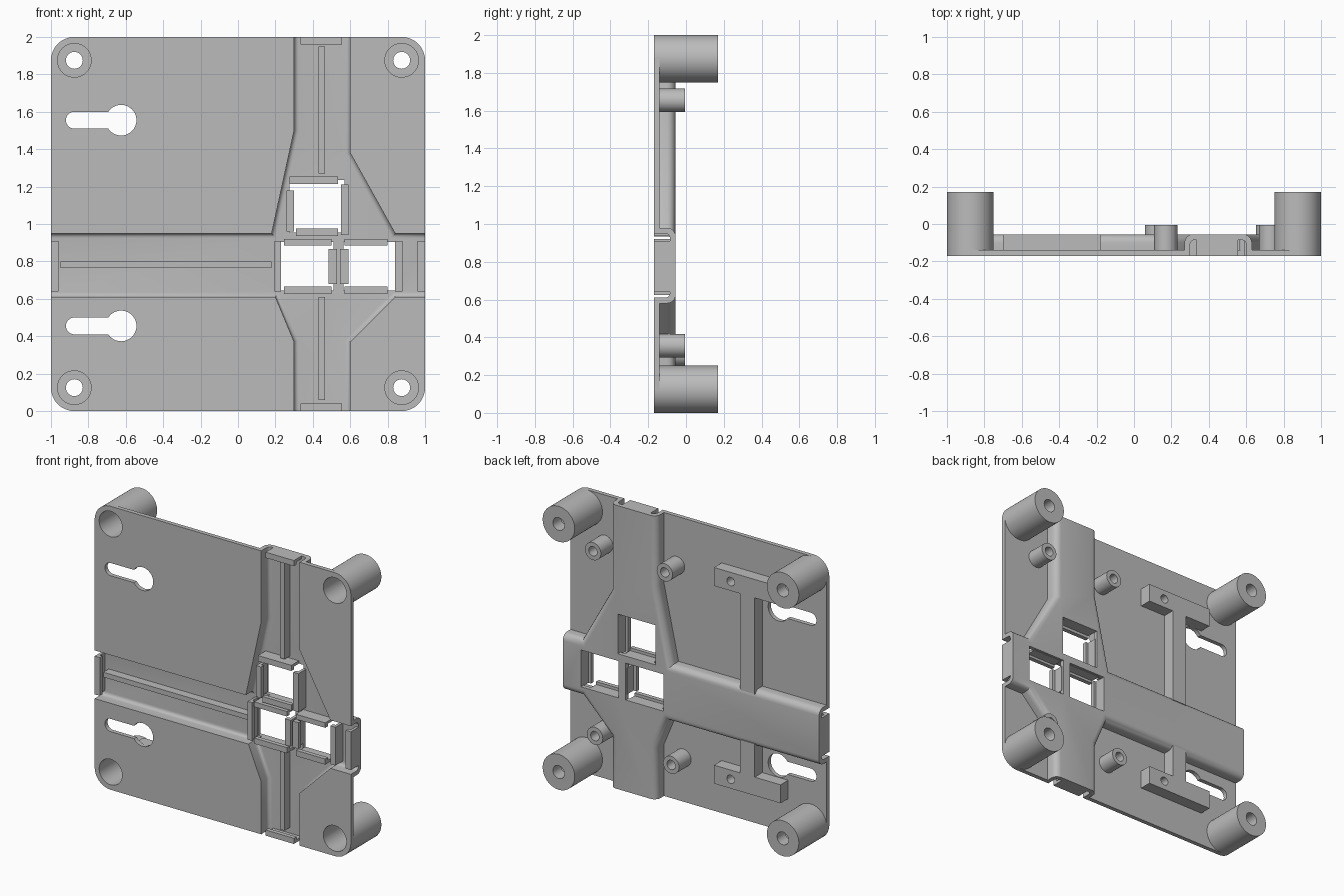
import bpy, bmesh, math
from mathutils import Vector, Matrix

if "Cube" in bpy.data.objects:
    bpy.data.objects.remove(bpy.data.objects["Cube"], do_unlink=True)

grey = bpy.data.materials.new("plain grey")
grey.use_nodes = True
grey.diffuse_color = (0.5, 0.5, 0.5, 1)
grey.node_tree.nodes["Principled BSDF"].inputs["Base Color"].default_value = (0.5, 0.5, 0.5, 1)

FRONT, SKIN = -0.17, 0.03          # front plane and wall thickness
BACK = FRONT + SKIN                # back of the flat plate
FLOOR_BACK = -0.055                # back of the channel floors
FLOOR = FLOOR_BACK - SKIN          # front of the channel floors


def finish(bm, name):
    bmesh.ops.recalc_face_normals(bm, faces=bm.faces)
    mesh = bpy.data.meshes.new(name)
    bm.to_mesh(mesh)
    bm.free()
    mesh.materials.append(grey)
    ob = bpy.data.objects.new(name, mesh)
    bpy.context.collection.objects.link(ob)
    return ob


def box(name, x, y, z, corner=0):
    """Box from (low, high) ranges, optionally with rounded corners along y."""
    bm = bmesh.new()
    bmesh.ops.create_cube(bm, size=1)
    for v in bm.verts:
        v.co = [r[0] if c < 0 else r[1] for c, r in zip(v.co, (x, y, z))]
    if corner:
        edges = [e for e in bm.edges if abs(e.verts[0].co.y - e.verts[1].co.y) > 0.001]
        bmesh.ops.bevel(bm, geom=edges, offset=corner, segments=10, profile=0.5, affect='EDGES')
    return finish(bm, name)


def rod(name, x, z, radius, y, sides=40):
    """Cylinder lying along y."""
    bm = bmesh.new()
    bmesh.ops.create_cone(bm, cap_ends=True, segments=sides, radius1=radius, radius2=radius,
                          depth=y[1] - y[0],
                          matrix=Matrix.Translation((x, sum(y) / 2, z)) @ Matrix.Rotation(math.pi / 2, 4, 'X'))
    return finish(bm, name)


def prism(name, outline, y, soften):
    """Extruded outline whose back rim is rounded."""
    bm = bmesh.new()
    face = bm.faces.new([bm.verts.new((px, y[0], pz)) for px, pz in outline])
    ext = bmesh.ops.extrude_face_region(bm, geom=[face])
    top = [g for g in ext["geom"] if isinstance(g, bmesh.types.BMVert)]
    for v in top:
        v.co.y = y[1]
    rim = [e for e in bm.edges if all(abs(v.co.y - y[1]) < 1e-5 for v in e.verts)]
    bmesh.ops.bevel(bm, geom=rim, offset=soften, segments=5, profile=0.5, affect='EDGES')
    return finish(bm, name)


def combine(ob, other, operation):
    mod = ob.modifiers.new("bool", 'BOOLEAN')
    mod.operation, mod.object, mod.solver = operation, other, 'EXACT'
    bpy.context.view_layer.objects.active = ob
    bpy.ops.object.modifier_apply(modifier=mod.name)
    bpy.data.objects.remove(other, do_unlink=True)


def cut(ob, cutter):
    combine(ob, cutter, 'DIFFERENCE')


def grown(points, amount):
    """Offset a counter-clockwise outline outward with mitred corners."""
    pts, out = [Vector(p) for p in points], []
    for i, p in enumerate(pts):
        a, b = (p - pts[i - 1]).normalized(), (pts[(i + 1) % len(pts)] - p).normalized()
        n1, n2 = Vector((a.y, -a.x)), Vector((b.y, -b.x))
        out.append(p + (n1 + n2) * amount / (1 + n1.dot(n2)))
    return out


# Plate with crossing channels pressed out of its back
E = 1.2
cross = [(-E, 0.61), (0.2, 0.61), (0.3, 0.37), (0.3, -E), (0.6, -E), (0.6, 0.37), (0.84, 0.61),
         (E, 0.61), (E, 0.95), (0.84, 0.95), (0.6, 1.38), (0.6, 2 + E), (0.3, 2 + E), (0.3, 1.5),
         (0.18, 0.95), (-E, 0.95)]
plate = box("channelled_plate", (-1, 1), (FRONT, BACK), (0, 2), corner=0.125)
shell = prism("shell", grown(cross, SKIN), (FRONT + 0.01, FLOOR_BACK), 0.045)
combine(shell, box("limits", (-1, 1), (-1, 1), (0, 2)), 'INTERSECT')
combine(plate, shell, 'UNION')
cut(plate, prism("hollow", cross, (FRONT - 0.1, FLOOR), 0.025))

# Keyhole slots
for z in (0.455, 1.555):
    cut(plate, rod("keyhole", -0.625, z, 0.082, (-0.5, 0.5)))
    cut(plate, rod("slot_end", -0.875, z, 0.045, (-0.5, 0.5)))
    cut(plate, box("slot", (-0.875, -0.6), (-0.5, 0.5), (z - 0.045, z + 0.045)))

# Square windows through the channel floor
for x, z in (((0.275, 0.57), (0.955, 1.235)), ((0.215, 0.51), (0.645, 0.905)),
             ((0.565, 0.86), (0.645, 0.905))):
    cut(plate, box("window", x, (-0.5, 0.5), z))

# Corner posts, counterbored from the front
for side in (-1, 1):
    for level, z in (("lower", 0.125), ("upper", 1.875)):
        x = side * 0.875
        cut(plate, rod("plate_hole", x, z, 0.09, (-0.5, 0)))
        post = rod(level + ("_left" if side > 0 else "_right") + "_post", x, z, 0.125, (FRONT + 0.005, 0.17), 48)
        cut(post, rod("counterbore", x, z, 0.09, (-0.5, 0.08)))
        cut(post, rod("bolt_hole", x, z, 0.045, (0, 0.5)))

# Small screw bosses on the back
for x, z in ((0.17, 1.655), (0.73, 1.655), (0.12, 0.31), (0.715, 0.355)):
    boss = rod("screw_boss", x, z, 0.062, (BACK - 0.01, -0.005), 32)
    cut(boss, rod("screw_hole", x, z, 0.033, (-0.1, 0.1), 24))

# Back brackets and the ribs tying them to the channel
for z, rib in (((1.635, 1.765), (0.955, 1.64)), ((0.24, 0.37), (0.365, 0.605))):
    bracket = box("back_bracket", (-0.7, -0.18), (BACK - 0.01, FLOOR_BACK), z)
    cut(bracket, rod("bracket_hole", -0.31, sum(z) / 2, 0.03, (-0.12, 0.1), 24))
    box("bracket_rib", (-0.498, -0.382), (BACK - 0.01, FLOOR_BACK), rib)

# Long ribs on the channel floors
for x, z in (((0.43, 0.465), (1.27, 1.95)), ((0.43, 0.465), (0.06, 0.61)),
             ((-0.95, 0.18), (0.765, 0.80))):
    box("channel_rib", x, (FLOOR - 0.06, FLOOR + 0.01), z)


def clip(x, z, axis, outward, name="window_clip"):
    """Upright wall with a lip pointing away from the outward side."""
    lip = box(name, x, (FRONT, FRONT + 0.03), z)
    lo, hi = (x, z)[axis]
    mid = (lo + hi) / 2
    half = (mid, hi) if outward > 0 else (lo, mid)
    wall_y = (FRONT, FLOOR + 0.015)
    wall = box("wall", half, wall_y, z) if axis == 0 else box("wall", x, wall_y, half)
    combine(lip, wall, 'UNION')


# Clips round each window
clip((0.275, 0.535), (1.215, 1.255), 1, 1)
clip((0.31, 0.535), (0.935, 0.975), 1, -1)
clip((0.26, 0.30), (0.96, 1.18), 0, -1)
clip((0.55, 0.59), (0.94, 1.21), 0, 1)
clip((0.195, 0.23), (0.64, 0.91), 0, -1)
clip((0.84, 0.88), (0.64, 0.91), 0, 1)
clip((0.485, 0.53), (0.68, 0.865), 0, 1)
clip((0.545, 0.59), (0.68, 0.865), 0, -1)
for x in ((0.245, 0.50), (0.57, 0.80)):
    clip(x, (0.885, 0.92), 1, 1)
    clip(x, (0.625, 0.665), 1, -1)

# Clips closing the channel ends
clip((-1, -0.96), (0.64, 0.91), 0, -1, "end_clip")
clip((0.96, 1), (0.64, 0.91), 0, 1, "end_clip")
clip((0.335, 0.555), (1.96, 2), 1, 1, "end_clip")
clip((0.335, 0.555), (0, 0.04), 1, -1, "end_clip")

# Smooth the round walls, keep hard edges crisp
bpy.ops.object.select_all(action='DESELECT')
for ob in bpy.context.collection.objects:
    if ob.type == 'MESH' and grey.name in ob.data.materials:
        ob.select_set(True)
        bpy.context.view_layer.objects.active = ob
bpy.ops.object.shade_smooth_by_angle(angle=math.radians(30))
